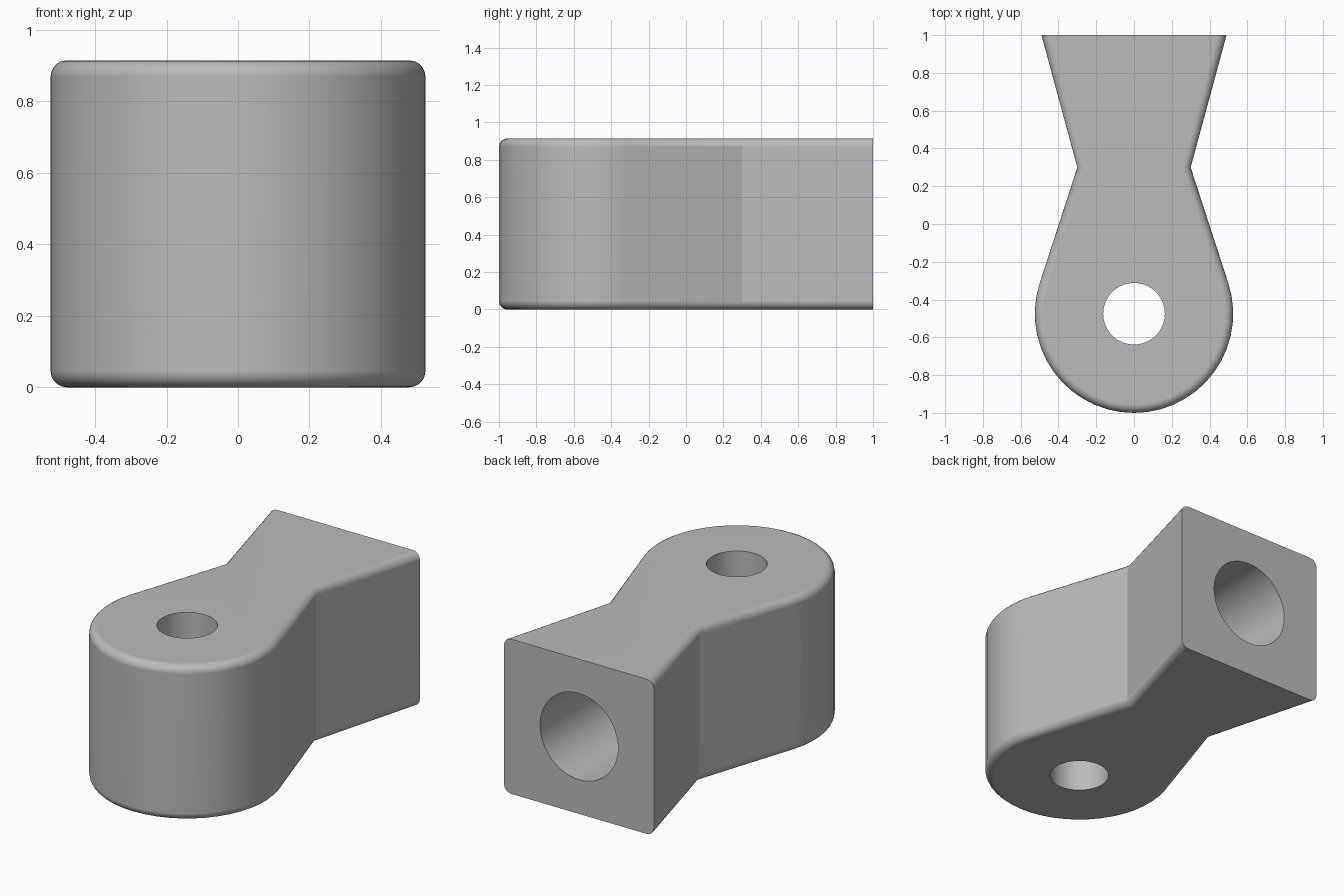
import bpy, bmesh
from math import pi, sin, cos, atan2, acos, hypot, radians

cube = bpy.data.objects.get("Cube")
if cube:
    bpy.data.objects.remove(cube, do_unlink=True)

HEIGHT = 0.915
EYE_Y, EYE_R = -0.475, 0.525
PIN_R, BORE_R = 0.163, 0.255
NECK, TAIL = (0.3, 0.3), (0.49, 1.0)
FILLET = 0.045

grey = bpy.data.materials.new("plain grey")
grey.use_nodes = True
grey.diffuse_color = (0.5, 0.5, 0.5, 1)
grey.node_tree.nodes["Principled BSDF"].inputs["Base Color"].default_value = (0.5, 0.5, 0.5, 1)

# Outline: flared tail, narrow neck, round eye tangent to the neck
dx, dy = NECK[0], NECK[1] - EYE_Y
tangent = atan2(dy, dx) - acos(EYE_R / hypot(dx, dy))
steps = 28
start, end = pi - tangent, 2 * pi + tangent
arc = [(EYE_R * cos(a), EYE_Y + EYE_R * sin(a))
       for a in (start + (end - start) * i / steps for i in range(steps + 1))]
outline = [(-TAIL[0], TAIL[1]), (-NECK[0], NECK[1])] + arc + [NECK, TAIL]

# Body: extruded outline with rounded rims, square at the tail face
bm = bmesh.new()
base = bm.faces.new([bm.verts.new((x, y, 0)) for x, y in outline])
top = bmesh.ops.extrude_face_region(bm, geom=[base])["geom"]
bmesh.ops.translate(bm, vec=(0, 0, HEIGHT),
                    verts=[v for v in top if isinstance(v, bmesh.types.BMVert)])
bmesh.ops.recalc_face_normals(bm, faces=bm.faces)
rims = [e for e in bm.edges
        if abs(e.verts[0].co.z - e.verts[1].co.z) < 0.01
        and min(v.co.y for v in e.verts) < 0.99]
bmesh.ops.bevel(bm, geom=rims, offset=FILLET, offset_type='OFFSET',
                segments=5, profile=0.5, affect='EDGES', clamp_overlap=False)
mesh = bpy.data.meshes.new("rod_end_body")
bm.to_mesh(mesh)
bm.free()
body = bpy.data.objects.new("rod_end_body", mesh)
bpy.context.collection.objects.link(body)
mesh.materials.append(grey)


def drill(name, radius, depth, location, rotation):
    """Cut a round hole through the body."""
    bpy.ops.mesh.primitive_cylinder_add(vertices=64, radius=radius, depth=depth,
                                        location=location, rotation=rotation)
    cutter = bpy.context.object
    cutter.name = name
    cutter.hide_render = True
    cutter.data.materials.append(grey)
    cut = body.modifiers.new(name, 'BOOLEAN')
    cut.operation, cut.solver, cut.object = 'DIFFERENCE', 'EXACT', cutter
    bpy.ops.object.select_all(action='DESELECT')
    body.select_set(True)
    bpy.context.view_layer.objects.active = body
    bpy.ops.object.modifier_apply(modifier=cut.name)
    bpy.data.objects.remove(cutter, do_unlink=True)


# Pin hole through the eye, blind bore in the tail face
drill("pin_hole", PIN_R, 2, (0, EYE_Y, HEIGHT / 2), (0, 0, 0))
drill("shaft_bore", BORE_R, 1.8, (0, 1, HEIGHT / 2), (pi / 2, 0, 0))

# Smooth curved walls, crisp hole rims and tail edges
bpy.ops.object.shade_smooth_by_angle(angle=radians(30))
normals = body.modifiers.new("even_shading", 'WEIGHTED_NORMAL')
normals.keep_sharp = True
